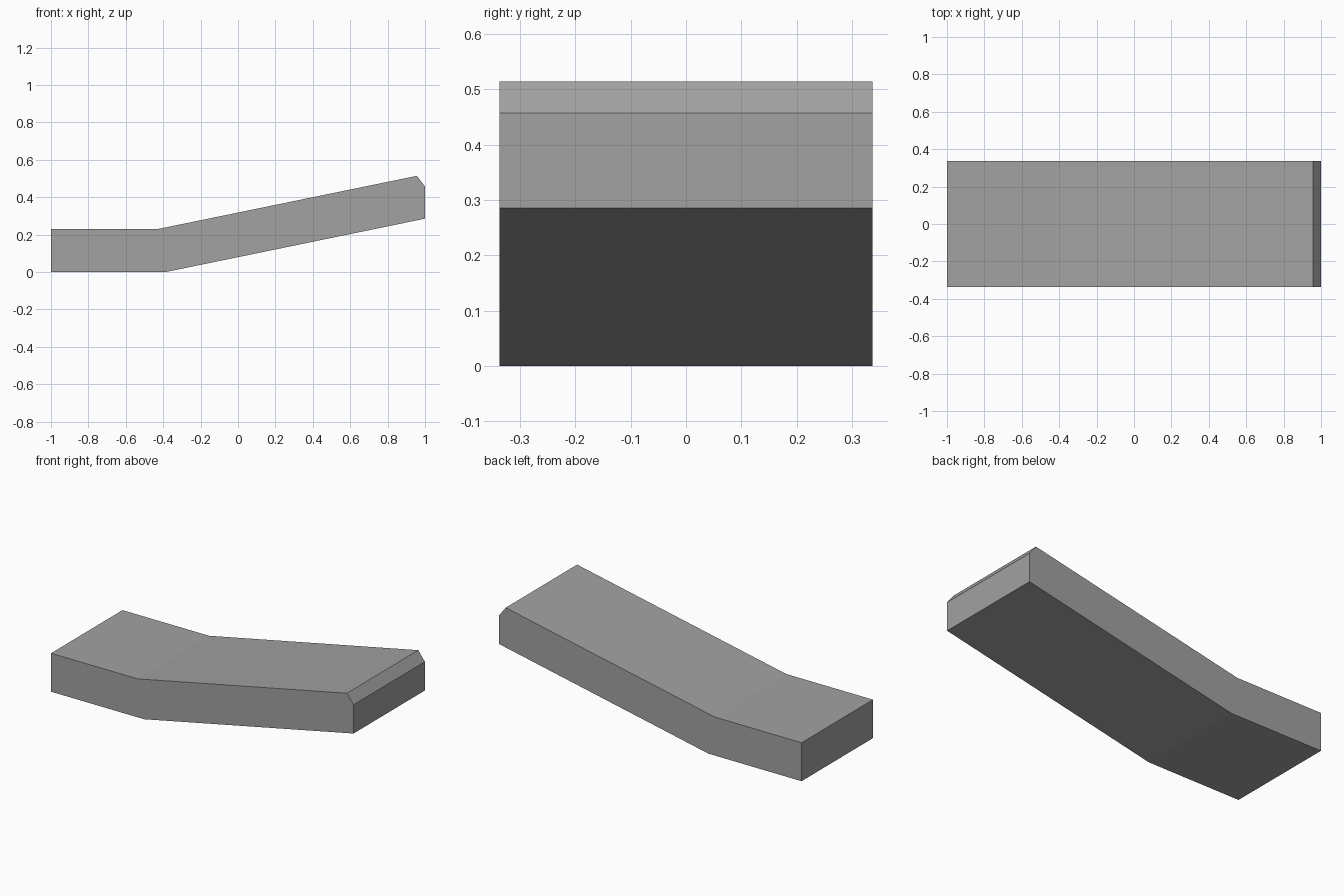
import bpy
import bmesh

cube = bpy.data.objects.get("Cube")
if cube:
    bpy.data.objects.remove(cube, do_unlink=True)

# Plain grey finish
grey = bpy.data.materials.new("plain grey")
grey.use_nodes = True
colour = (0.36, 0.36, 0.36, 1.0)
grey.diffuse_color = colour
grey.node_tree.nodes["Principled BSDF"].inputs["Base Color"].default_value = colour

# Side outline of the bent slab, in x and z
HALF_WIDTH = 0.337
outline = [(-1, 0), (-0.385, 0), (1, 0.285), (1, 0.457),
           (0.956, 0.514), (-0.427, 0.23), (-1, 0.23)]

# Extrude the outline across the width
bm = bmesh.new()
side = bm.faces.new([bm.verts.new((x, -HALF_WIDTH, z)) for x, z in outline])
result = bmesh.ops.extrude_face_region(bm, geom=[side], use_keep_orig=True)
moved = [v for v in result["geom"] if isinstance(v, bmesh.types.BMVert)]
bmesh.ops.translate(bm, verts=moved, vec=(0, 2 * HALF_WIDTH, 0))
bmesh.ops.recalc_face_normals(bm, faces=bm.faces)

mesh = bpy.data.meshes.new("bent_slab")
bm.to_mesh(mesh)
bm.free()
mesh.materials.append(grey)
slab = bpy.data.objects.new("bent_slab", mesh)
bpy.context.collection.objects.link(slab)
